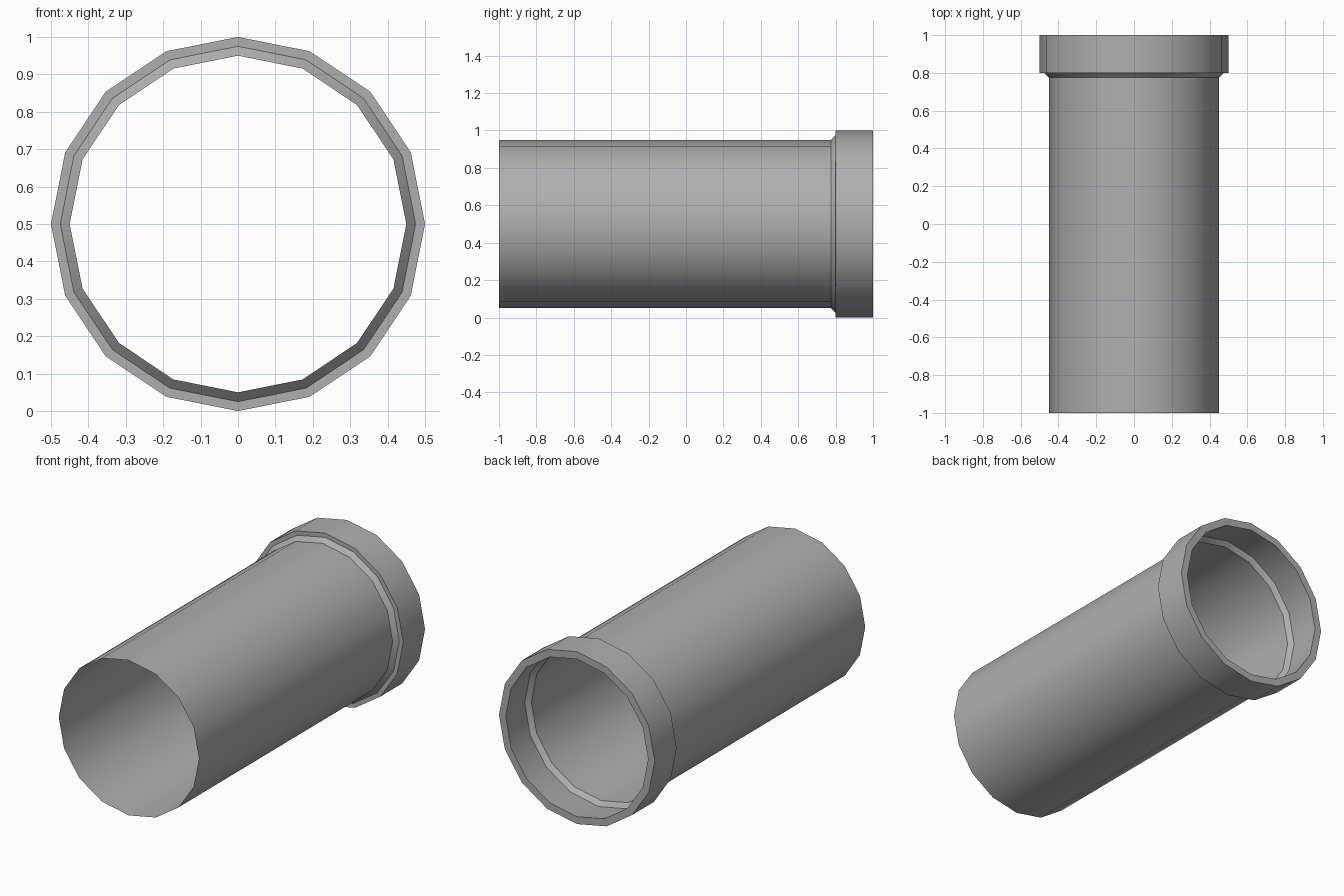
import bpy, bmesh, math

if "Cube" in bpy.data.objects:
    bpy.data.objects.remove(bpy.data.objects["Cube"])

SIDES = 16

# Dark grey for the whole pipe
grey = bpy.data.materials.new("dark_grey")
grey.diffuse_color = (0.43, 0.43, 0.43, 1)
grey.use_nodes = True
grey.node_tree.nodes["Principled BSDF"].inputs["Base Color"].default_value = grey.diffuse_color


def lathe(name, profile):
    """Sweep (radius, y) points around the pipe axis at z = 0.5."""
    bm = bmesh.new()
    rings = []
    for r, y in profile:
        rings.append([bm.verts.new((r * math.cos(2 * math.pi * i / SIDES), y,
                                    0.5 + r * math.sin(2 * math.pi * i / SIDES)))
                      for i in range(SIDES)])
    for a, b in zip(rings, rings[1:]):
        for i in range(SIDES):
            j = (i + 1) % SIDES
            bm.faces.new((a[i], b[i], b[j], a[j]))
    bm.normal_update()
    for f in bm.faces:
        f.smooth = True
    # Crisp creases at the flare and collar corners
    for e in bm.edges:
        if len(e.link_faces) != 2 or e.calc_face_angle(0) > math.radians(30):
            e.smooth = False
    me = bpy.data.meshes.new(name)
    bm.to_mesh(me)
    bm.free()
    me.materials.append(grey)
    ob = bpy.data.objects.new(name, me)
    bpy.context.collection.objects.link(ob)
    return ob


# Thin open pipe flaring into the thick socket collar
lathe("pipe_with_collar", [
    (0.45, -1.0), (0.45, 0.775), (0.475, 0.80),   # barrel and flare
    (0.50, 0.80), (0.50, 1.0),                    # collar outside
    (0.457, 1.0), (0.475, 0.80),                  # rim and socket inside
])
